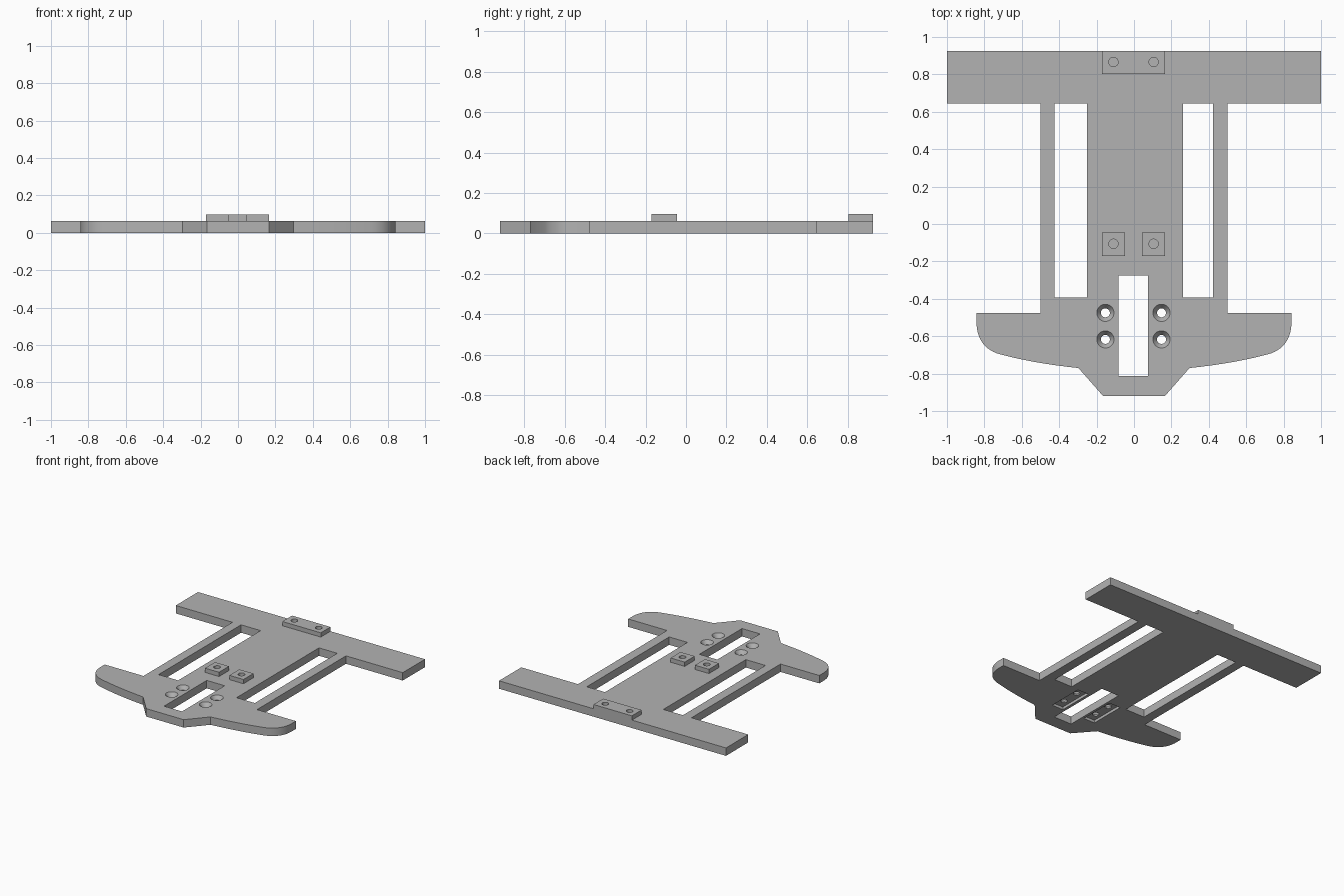
import bpy, bmesh, math
from mathutils import Vector
from mathutils.geometry import interpolate_bezier

if "Cube" in bpy.data.objects:
    bpy.data.objects.remove(bpy.data.objects["Cube"])

T = 0.063      # plate thickness
TOP = 0.097    # top of the pads

grey = bpy.data.materials.new("plain grey")
grey.diffuse_color = (0.45, 0.45, 0.45, 1)
grey.use_nodes = True
grey.node_tree.nodes["Principled BSDF"].inputs["Base Color"].default_value = grey.diffuse_color


def finish(bm, name):
    bmesh.ops.recalc_face_normals(bm, faces=bm.faces)
    mesh = bpy.data.meshes.new(name)
    bm.to_mesh(mesh)
    bm.free()
    ob = bpy.data.objects.new(name, mesh)
    ob.data.materials.append(grey)
    bpy.context.collection.objects.link(ob)
    return ob


def prism(name, pts, z0, z1):
    bm = bmesh.new()
    face = bm.faces.new([bm.verts.new((x, y, z0)) for x, y in pts])
    ext = bmesh.ops.extrude_face_region(bm, geom=[face])
    up = [v for v in ext["geom"] if isinstance(v, bmesh.types.BMVert)]
    bmesh.ops.translate(bm, verts=up, vec=(0, 0, z1 - z0))
    return finish(bm, name)


def box(name, x0, x1, y0, y1, z0, z1):
    return prism(name, [(x0, y0), (x1, y0), (x1, y1), (x0, y1)], z0, z1)


def cone(name, x, y, z0, z1, r0, r1):
    bm = bmesh.new()
    bmesh.ops.create_cone(bm, cap_ends=True, segments=32, radius1=r0, radius2=r1, depth=z1 - z0)
    bmesh.ops.translate(bm, verts=bm.verts, vec=(x, y, (z0 + z1) / 2))
    return finish(bm, name)


def cut(ob, cutters):
    bpy.context.view_layer.objects.active = ob
    for c in cutters:
        mod = ob.modifiers.new("cut", 'BOOLEAN')
        mod.operation, mod.solver, mod.object = 'DIFFERENCE', 'EXACT', c
        bpy.ops.object.modifier_apply(modifier=mod.name)
        bpy.data.objects.remove(c)


def smooth(ob):
    bpy.ops.object.select_all(action='DESELECT')
    ob.select_set(True)
    bpy.context.view_layer.objects.active = ob
    bpy.ops.object.shade_smooth_by_angle(angle=math.radians(25))


def bezier(a, b, c, d, n):
    pts = interpolate_bezier(*[Vector((*p, 0)) for p in (a, b, c, d)], n)
    return [(p.x, p.y) for p in pts]


# Base plate: right half outline, mirrored to the left
tip = bezier((0.842, -0.525), (0.842, -0.61), (0.80, -0.675), (0.715, -0.697), 14)
edge = bezier((0.715, -0.697), (0.58, -0.733), (0.44, -0.755), (0.297, -0.77), 8)
half = [(1, 0.925), (1, 0.645), (0.5, 0.645), (0.5, -0.475), (0.842, -0.475)]
half += tip + edge[1:] + [(0.165, -0.92)]
plate = prism("base_plate", half + [(-x, y) for x, y in reversed(half)], 0, T)

# Side windows and centre slot
cutters = [box("left_window", -0.425, -0.252, -0.393, 0.645, -0.1, 0.2),
           box("right_window", 0.262, 0.423, -0.393, 0.645, -0.1, 0.2),
           box("centre_slot", -0.083, 0.075, -0.812, -0.275, -0.1, 0.2)]

# Countersunk screw holes with a recess underneath each pair
for x in (-0.153, 0.147):
    cutters.append(box("recess", x - 0.05, x + 0.05, -0.69, -0.40, -0.1, 0.022))
    for y in (-0.475, -0.617):
        cutters.append(cone("countersink", x, y, 0.033, T + 0.01, 0.024, 0.0533))
        cutters.append(cone("screw_hole", x, y, -0.1, 0.05, 0.024, 0.024))
cut(plate, cutters)
smooth(plate)

# Raised mounting pads with blind holes
pads = [("rear_pad", -0.171, 0.167, 0.803, 0.925, 0.866, (-0.11, 0.105)),
        ("left_pad", -0.171, -0.048, -0.17, -0.045, -0.106, (-0.11,)),
        ("right_pad", 0.043, 0.167, -0.17, -0.045, -0.106, (0.105,))]
for name, x0, x1, y0, y1, hy, holes in pads:
    pad = box(name, x0, x1, y0, y1, T, TOP)
    cut(pad, [cone("pad_hole", x, hy, T - 0.02, TOP + 0.02, 0.025, 0.025) for x in holes])
    smooth(pad)
